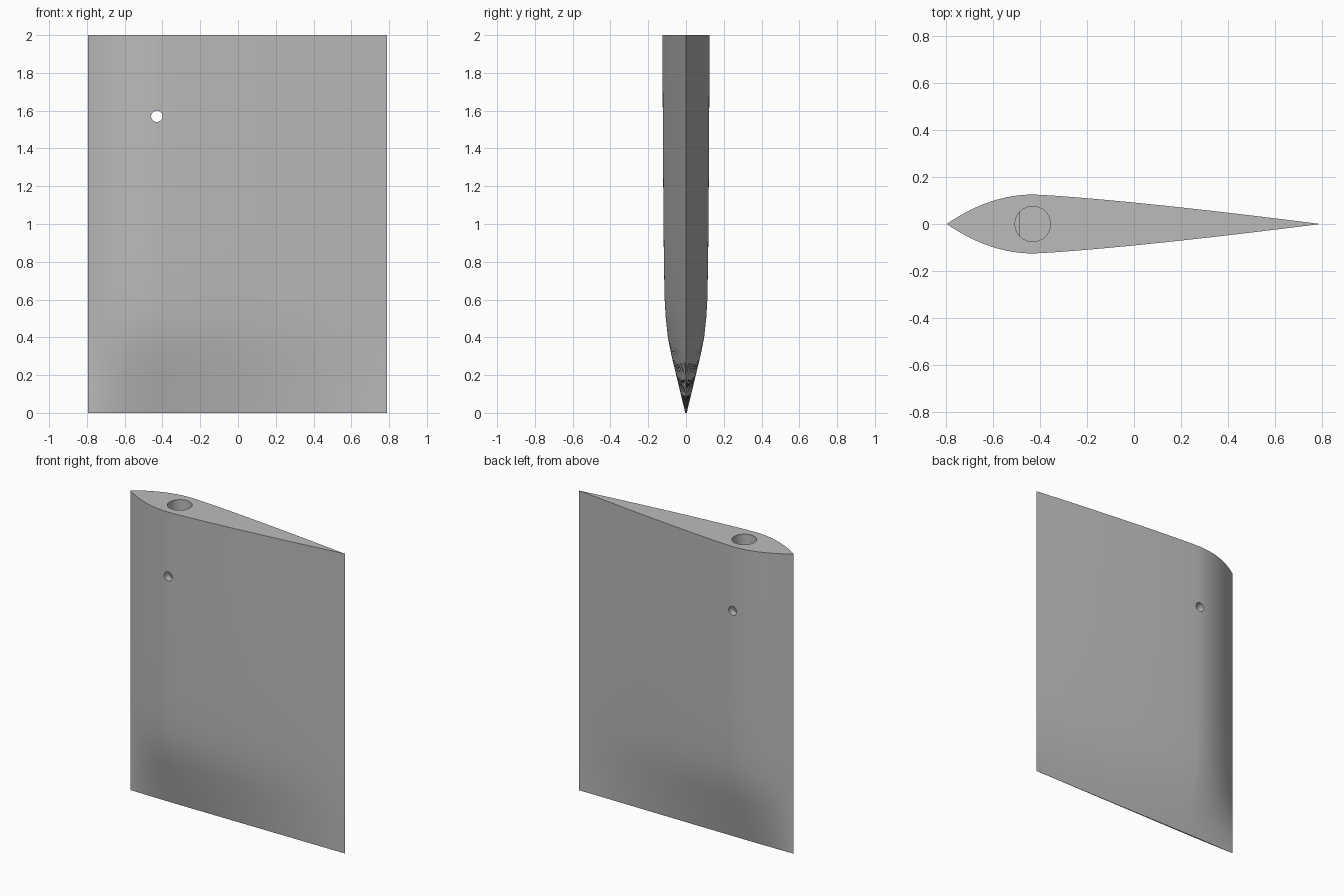
import bpy, bmesh, math
from mathutils import Matrix

cube = bpy.data.objects.get("Cube")
if cube:
    bpy.data.objects.remove(cube, do_unlink=True)

grey = bpy.data.materials.new("plain grey")
grey.use_nodes = True
grey.diffuse_color = (0.5, 0.5, 0.5, 1)
grey.node_tree.nodes["Principled BSDF"].inputs["Base Color"].default_value = grey.diffuse_color

NOSE, THICKEST, TAIL = -0.795, -0.43, 0.79
STEPS = 24


def half_width(x):
    """Blade section: rounded nose, almost straight run to the tail."""
    if x < THICKEST:
        return 1 - ((THICKEST - x) / (THICKEST - NOSE)) ** 2
    return max(0, 1 - ((x - THICKEST) / (TAIL - THICKEST)) ** 1.25)


def make_object(name, bm):
    bmesh.ops.recalc_face_normals(bm, faces=bm.faces)
    mesh = bpy.data.meshes.new(name)
    bm.to_mesh(mesh)
    bm.free()
    mesh.materials.append(grey)
    obj = bpy.data.objects.new(name, mesh)
    bpy.context.collection.objects.link(obj)
    return obj


# Blade: one section lofted from a thin lower edge to full thickness
front = [NOSE + (THICKEST - NOSE) * i / STEPS for i in range(STEPS)]
rear = [THICKEST + (TAIL - THICKEST) * (i / STEPS) ** 1.5 for i in range(STEPS + 1)]
xs = front + rear
outline = [(x, -half_width(x)) for x in xs] + [(x, half_width(x)) for x in xs[-2:0:-1]]
levels = [(0, 0.004), (0.1, 0.028), (0.2, 0.052), (0.3, 0.076), (0.4, 0.096),
          (0.5, 0.107), (0.6, 0.113), (0.8, 0.117), (1, 0.119), (1.4, 0.122), (2, 0.125)]

bm = bmesh.new()
rings = [[bm.verts.new((x, y * thick, z)) for x, y in outline] for z, thick in levels]
for low, high in zip(rings, rings[1:]):
    for i in range(len(low)):
        j = (i + 1) % len(low)
        bm.faces.new((low[i], low[j], high[j], high[i]))
bm.faces.new(rings[0])
bm.faces.new(rings[-1])
blade = make_object("rudder_blade", bm)


def drill(name, radius, length, matrix, flat=None):
    """Cut a round hole, optionally with one flat side, into the blade."""
    bm = bmesh.new()
    bmesh.ops.create_cone(bm, cap_ends=True, segments=48, radius1=radius,
                          radius2=radius, depth=length)
    if flat is not None:
        cut = bmesh.ops.bisect_plane(bm, geom=bm.verts[:] + bm.edges[:] + bm.faces[:],
                                     plane_co=(flat, 0, 0), plane_no=(-1, 0, 0),
                                     clear_outer=True)
        edges = [e for e in cut["geom_cut"] if isinstance(e, bmesh.types.BMEdge)]
        bmesh.ops.holes_fill(bm, edges=edges)
    bm.transform(matrix)
    cutter = make_object(name, bm)
    cutter.hide_render = True
    mod = blade.modifiers.new(name, "BOOLEAN")
    mod.operation, mod.solver, mod.object = "DIFFERENCE", "EXACT", cutter
    bpy.context.view_layer.objects.active = blade
    bpy.ops.object.modifier_apply(modifier=mod.name)
    bpy.data.objects.remove(cutter, do_unlink=True)


# Shaft socket with a flat-sided lower part, and a pin hole across it
drill("shaft_socket", 0.075, 0.8, Matrix.Translation((THICKEST, 0, 1.8)))
drill("keyed_socket", 0.075, 0.4, Matrix.Translation((THICKEST, 0, 1.25)), flat=-0.055)
drill("pin_hole", 0.03, 0.6,
      Matrix.Translation((THICKEST, 0, 1.57)) @ Matrix.Rotation(math.pi / 2, 4, "X"))

# Smooth skin with crisp nose, tail and hole rims
bpy.ops.object.select_all(action="DESELECT")
blade.select_set(True)
bpy.context.view_layer.objects.active = blade
bpy.ops.object.shade_smooth_by_angle(angle=math.radians(30))
